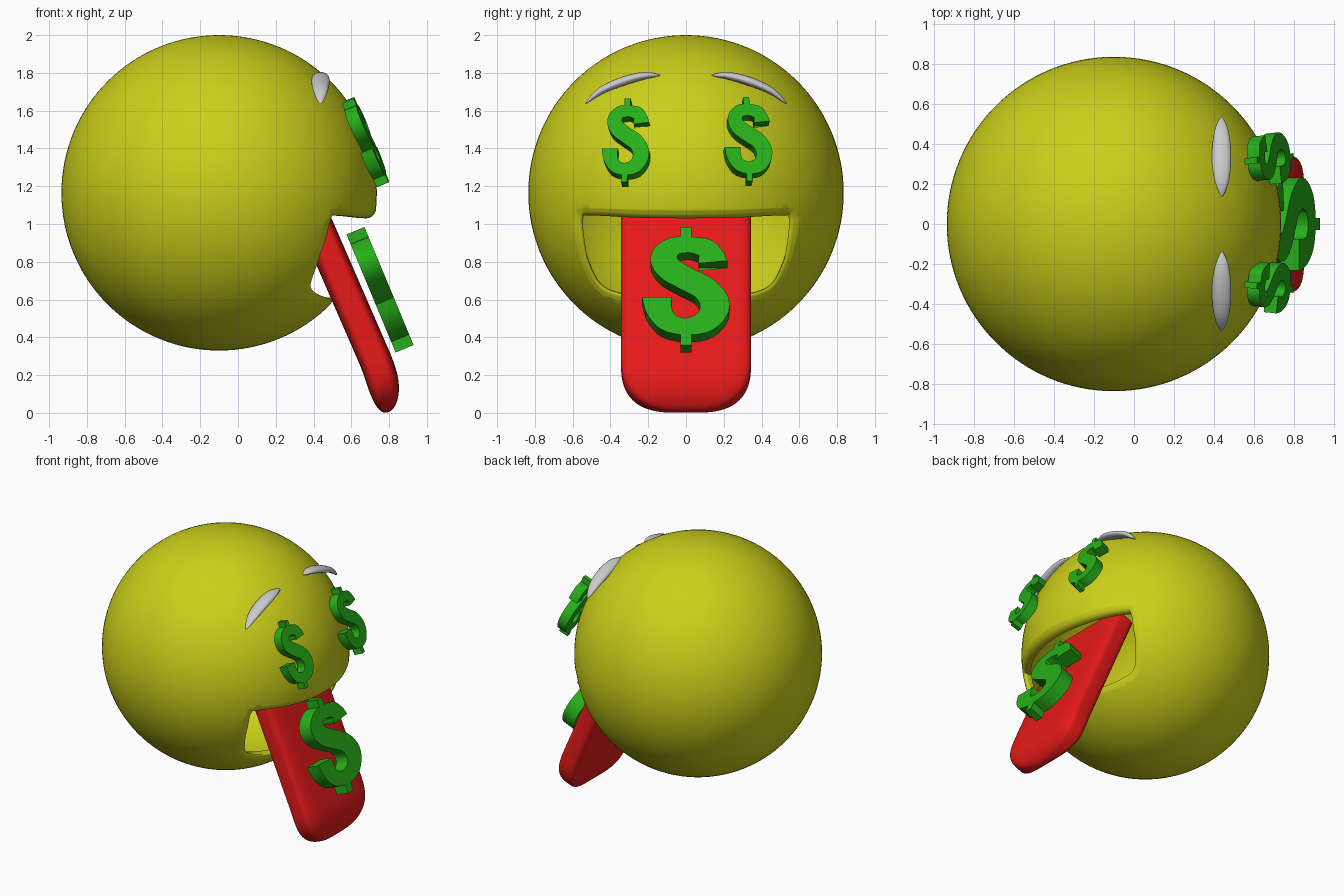
import bpy, bmesh
from math import sin, cos, pi, sqrt, radians
from mathutils import Vector, Matrix

if "Cube" in bpy.data.objects:
    bpy.data.objects.remove(bpy.data.objects["Cube"])

CENTRE, R = Vector((-0.1, 0, 1.165)), 0.835


def material(name, rgb):
    m = bpy.data.materials.new(name)
    m.diffuse_color = (*rgb, 1)
    m.use_nodes = True
    m.node_tree.nodes["Principled BSDF"].inputs["Base Color"].default_value = m.diffuse_color
    return m


YELLOW = material("yellow", (0.60, 0.63, 0.01))
RED = material("red", (0.80, 0.01, 0.01))
GREEN = material("green", (0.02, 0.43, 0.01))


def spline(pts, steps):
    """Catmull-Rom through points of any dimension."""
    p = [Vector(q) for q in pts]
    p = [p[0] * 2 - p[1]] + p + [p[-1] * 2 - p[-2]]
    out = []
    for i in range(1, len(p) - 2):
        a, b, c, d = p[i - 1:i + 3]
        for k in range(steps):
            t = k / steps
            out.append((b * 2 + (c - a) * t + (a * 2 - b * 5 + c * 4 - d) * t * t
                        + (b * 3 - a - c * 3 + d) * t ** 3) / 2)
    return out + [p[-2]]


def make(name, bm, mat=None, angle=35):
    bmesh.ops.recalc_face_normals(bm, faces=bm.faces[:])
    me = bpy.data.meshes.new(name)
    bm.to_mesh(me)
    bm.free()
    ob = bpy.data.objects.new(name, me)
    bpy.context.collection.objects.link(ob)
    if mat:
        me.materials.append(mat)
    smooth(ob, angle)
    return ob


def smooth(ob, angle):
    bpy.ops.object.select_all(action='DESELECT')
    ob.select_set(True)
    bpy.context.view_layer.objects.active = ob
    bpy.ops.object.shade_smooth_by_angle(angle=radians(angle))


def loft(rings):
    """Skin closed rings of equal length and cap both ends."""
    bm = bmesh.new()
    vs = [[bm.verts.new(p) for p in r] for r in rings]
    n = len(vs[0])
    for a, b in zip(vs, vs[1:]):
        for i in range(n):
            bm.faces.new((a[i], a[(i + 1) % n], b[(i + 1) % n], b[i]))
    bm.faces.new(vs[0])
    bm.faces.new(vs[-1])
    return bm


def ball(name, r, mat=None):
    bm = bmesh.new()
    bmesh.ops.create_uvsphere(bm, u_segments=128, v_segments=64, radius=r,
                              matrix=Matrix.Translation(CENTRE))
    return make(name, bm, mat)


def cut(ob, cutter):
    m = ob.modifiers.new("cut", 'BOOLEAN')
    m.operation, m.solver, m.object = 'DIFFERENCE', 'EXACT', cutter
    bpy.context.view_layer.objects.active = ob
    bpy.ops.object.modifier_apply(modifier=m.name)
    bpy.data.objects.remove(cutter)


# mouth cutter: outline swept inward, flared at the skin for rounded lips
half = spline([(0, 1.03), (0.25, 1.033), (0.5, 1.045), (0.545, 1.03), (0.535, 0.9),
               (0.515, 0.81), (0.455, 0.69), (0.36, 0.64), (0.2, 0.615), (0, 0.61)], 5)
outline = half + [Vector((-p.x, p.y)) for p in half[-2:0:-1]]


def mouth_ring(offset, depth=None, x=None):
    ring, n = [], len(outline)
    for i, p in enumerate(outline):
        t = (outline[(i + 1) % n] - outline[i - 1]).normalized()
        q = p + Vector((-t.y, t.x)) * offset
        skin = CENTRE.x + sqrt(max(0, R * R - q.x ** 2 - (q.y - CENTRE.z) ** 2))
        ring.append((skin - depth if x is None else x, q.x, q.y))
    return ring


LIP = 0.045
rings = [mouth_ring(0, x=0.15)]
for k in range(7):
    a = radians(80) * k / 6
    rings.append(mouth_ring(LIP * (1 - cos(a)), LIP * (1 - sin(a))))
rings += [mouth_ring(LIP + 0.015, -0.02), mouth_ring(LIP + 0.015, x=1.2)]

# hollow head with open mouth
head = ball("head", R, YELLOW)
cut(head, ball("hollow_cutter", R - 0.055))
cut(head, make("mouth_cutter", loft(rings)))
smooth(head, 40)

# tongue: flat superellipse section, closing to a rounded tip
tilt = radians(23.5)
along, out = Vector((sin(tilt), 0, -cos(tilt))), Vector((cos(tilt), 0, sin(tilt)))
root, length = Vector((0.412, 0, 1.006)), 1.072


def close(s, reach, e):
    return (1 - max(0, 1 - s / reach) ** e) ** (1 / e)


def sgnpow(v, e):
    return abs(v) ** e * (1 if v >= 0 else -1)


rings = []
for s in [1.22, 0.9, 0.6, 0.4] + [0.3 * (1 - k / 20) ** 2 + 0.0004 for k in range(21)]:
    w, h = 0.345 * close(s, 0.28, 2.8), 0.086 * close(s, 0.2, 2.2)
    c = root + along * (length - s) - out * 0.045 * max(0, 1 - s / 0.3) ** 2
    rings.append([c + Vector((0, w * sgnpow(cos(a), 0.4), 0)) + out * h * sgnpow(sin(a), 0.4)
                  for a in (2 * pi * i / 64 for i in range(64))])
make("tongue", loft(rings), RED, 50)

# double-curved band with end stubs: (across, up, band width)
BAND = spline([(27, 27, 29), (21, 39, 22), (11, 43, 18), (0, 44, 17), (-13, 42, 20),
               (-22, 31, 27), (-17, 19, 26), (0, 8, 25), (19, -3, 26), (29, -20, 30),
               (20, -37, 24), (0, -43, 18), (-18, -38, 21), (-27, -25, 26), (-29, -12, 30)], 5)


def band_ornament(name, centre, width, height, thick, yaw=0):
    bm = bmesh.new()
    rows = []
    for i, p in enumerate(BAND):
        t = (BAND[min(i + 1, len(BAND) - 1)] - BAND[max(i - 1, 0)]).xy.normalized()
        if i in (0, len(BAND) - 1):
            t = Vector((0, 1))
        side = Vector((-t.y, t.x)) * p.z / 2
        rows.append([p.xy + side, p.xy - side])
    grid = [[[bm.verts.new((q.x / 90, q.y / 126, z)) for q in r] for z in (-.5, .5)] for r in rows]
    for (a, b), (c, d) in zip(grid, grid[1:]):
        for quad in ((a[0], a[1], c[1], c[0]), (b[0], b[1], d[1], d[0]),
                     (a[0], b[0], d[0], c[0]), (a[1], b[1], d[1], c[1])):
            bm.faces.new(quad)
    for a, b in (grid[0], grid[-1]):
        bm.faces.new((a[0], a[1], b[1], b[0]))
    for v in (54, -54):
        bmesh.ops.create_cube(bm, size=1, matrix=Matrix.Translation((0, v / 126, 0))
                              @ Matrix.Diagonal((11 / 90, 18 / 126, 0.998, 1)))
    a = radians(22.6)
    frame = Matrix(((0, -sin(a), cos(a)), (1, 0, 0), (0, cos(a), sin(a)))).to_4x4()
    bm.transform(Matrix.Translation(centre) @ Matrix.Rotation(radians(yaw), 4, 'Z') @ frame
                 @ Matrix.Diagonal((width, height, thick, 1)))
    make(name, bm, GREEN, 30)


band_ornament("tongue_ornament", (0.752, 0, 0.652), 0.475, 0.677, 0.103)
band_ornament("left_eye", (0.675, 0.325, 1.437), 0.26, 0.48, 0.068, 6)
band_ornament("right_eye", (0.675, -0.315, 1.43), 0.26, 0.48, 0.068, -6)

# eyebrows: tapered oval sweeps, mirrored
arch = spline([(0.535, 1.635), (0.45, 1.705), (0.33, 1.757), (0.22, 1.785), (0.135, 1.787)], 8)
for name, sign in (("left_eyebrow", 1), ("right_eyebrow", -1)):
    rings = []
    for i, p in enumerate(arch):
        t = (arch[min(i + 1, len(arch) - 1)] - arch[max(i - 1, 0)]).normalized()
        f = max(0.03, sin(pi * i / (len(arch) - 1)) ** 0.65)
        ring = []
        for k in range(20):
            b = 2 * pi * k / 20
            q = p + Vector((-t.y, t.x)) * 0.024 * f * sin(b)
            ring.append((0.437 + 0.048 * f * cos(b), sign * q.x, q.y))
        rings.append(ring)
    make(name, loft(rings), None, 50)
